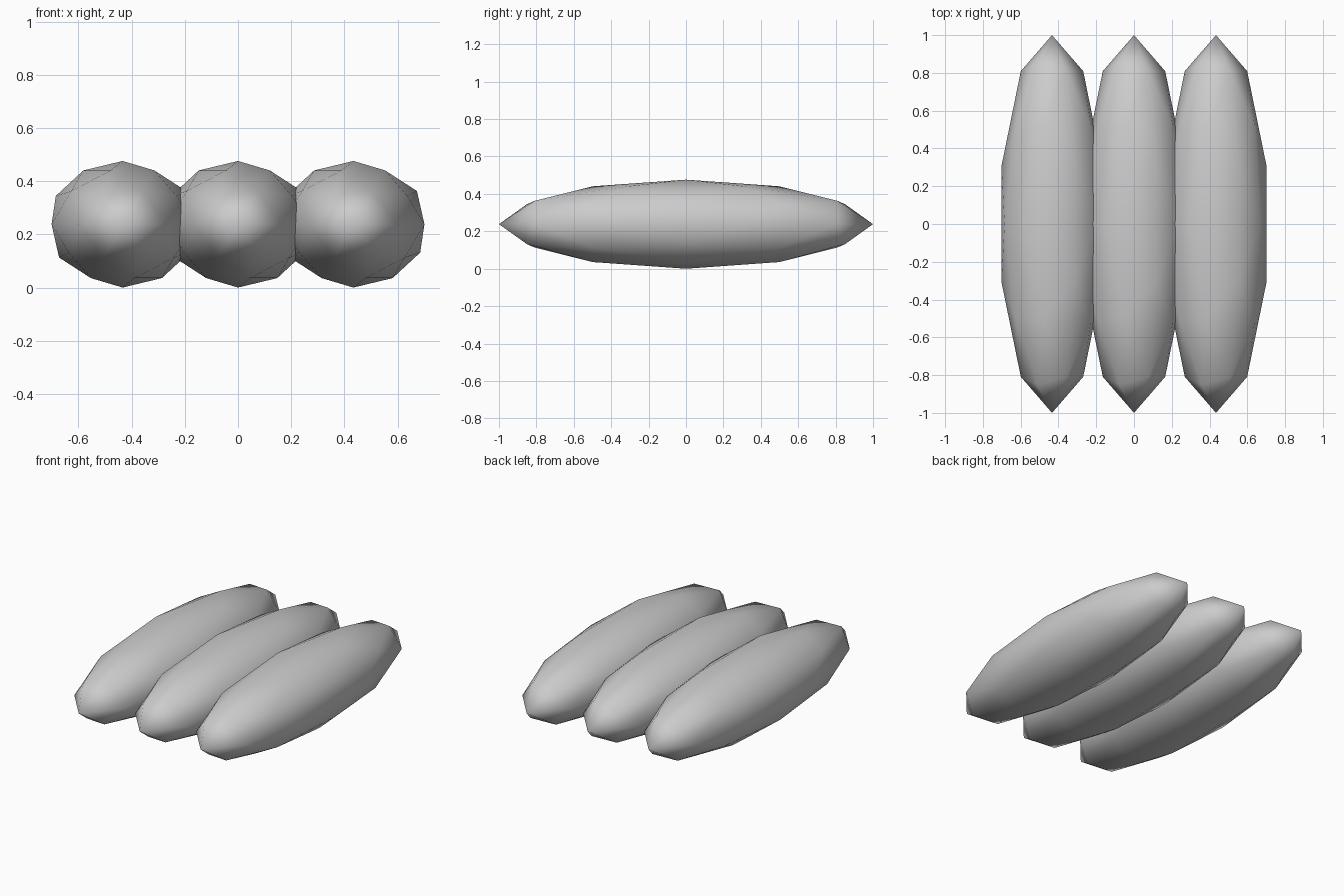
import bpy
import math

cube = bpy.data.objects.get("Cube")
if cube:
    bpy.data.objects.remove(cube, do_unlink=True)

# Single grey material
grey = bpy.data.materials.new("light grey")
grey.use_nodes = True
colour = (0.6, 0.6, 0.6, 1)
grey.diffuse_color = colour
grey.node_tree.nodes["Principled BSDF"].inputs["Base Color"].default_value = colour

RADII = (0.281, 1.0, 0.238)
SPACING = 0.434


def pod(name, x):
    """Long faceted ellipsoid lying along y, smooth shaded."""
    bpy.ops.mesh.primitive_ico_sphere_add(
        subdivisions=2, radius=1, location=(x, 0, RADII[2]), rotation=(0, 0, math.pi))
    obj = bpy.context.object
    obj.name = name
    obj.scale = RADII
    bpy.ops.object.transform_apply(location=False, rotation=True, scale=True)
    bpy.ops.object.shade_smooth()
    obj.data.materials.append(grey)


# Three overlapping pods side by side
for i, side in enumerate(("right", "middle", "left")):
    pod(side + "_pod", (i - 1) * SPACING)
